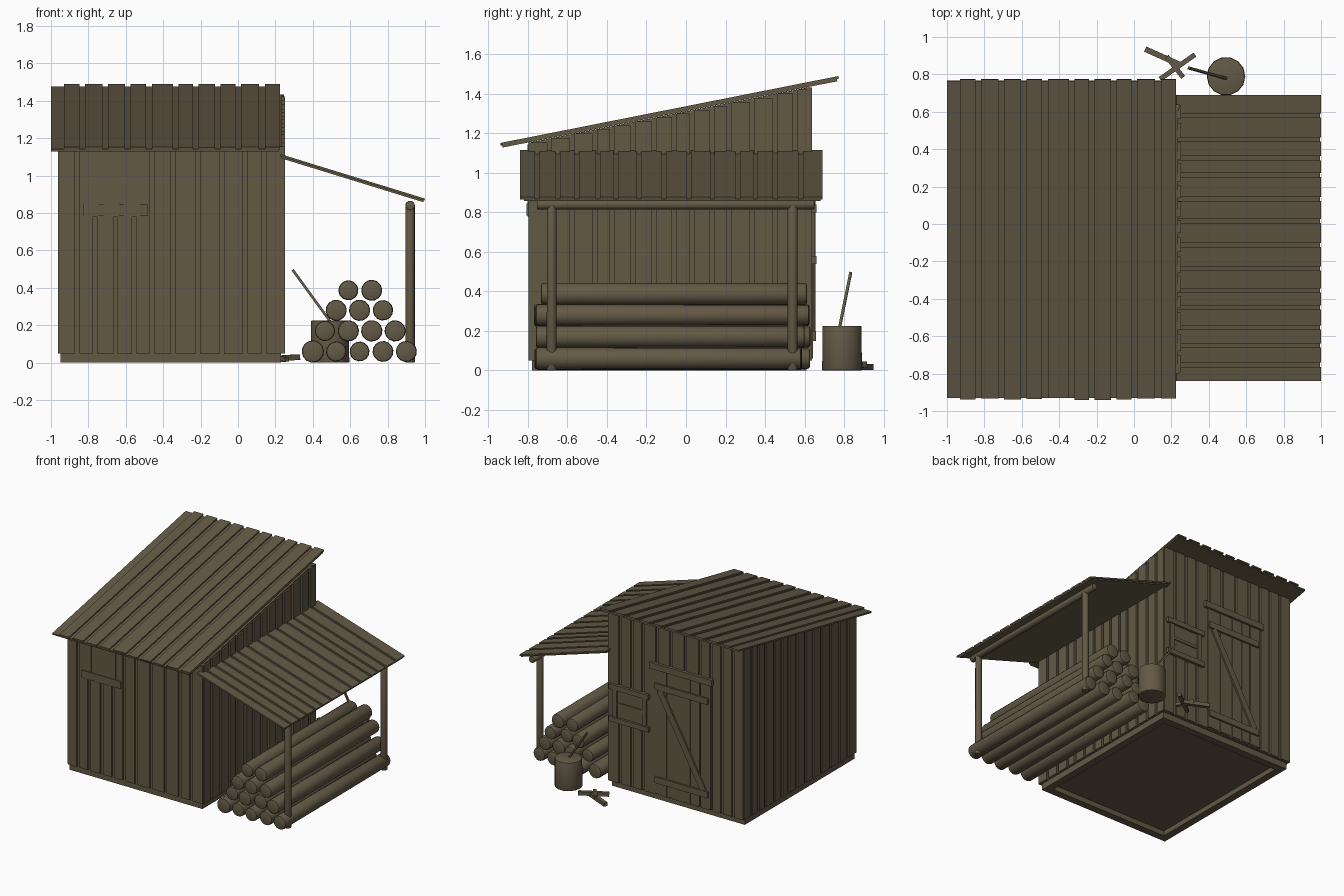
import bpy, bmesh, random
from mathutils import Vector, Matrix

random.seed(4)
if "Cube" in bpy.data.objects:
    bpy.data.objects.remove(bpy.data.objects["Cube"])

wood = bpy.data.materials.new("weathered_brown_wood")
wood.use_nodes = True
wood.diffuse_color = (0.125, 0.1, 0.06, 1)
wood.node_tree.nodes["Principled BSDF"].inputs["Base Color"].default_value = wood.diffuse_color


def finish(name, bm, smooth=False):
    mesh = bpy.data.meshes.new(name)
    bmesh.ops.recalc_face_normals(bm, faces=bm.faces)
    bm.to_mesh(mesh)
    bm.free()
    mesh.materials.append(wood)
    obj = bpy.data.objects.new(name, mesh)
    bpy.context.scene.collection.objects.link(obj)
    if smooth:
        bpy.ops.object.select_all(action='DESELECT')
        obj.select_set(True)
        bpy.context.view_layer.objects.active = obj
        bpy.ops.object.shade_smooth_by_angle(angle=0.7)
    return obj


def box(bm, lo, hi, top=None):
    """Box between two corners; an optional function of y slopes its top."""
    for v in bmesh.ops.create_cube(bm, size=1)["verts"]:
        upper = v.co.z > 0
        v.co = Vector([hi[i] if v.co[i] > 0 else lo[i] for i in range(3)])
        if upper and top:
            v.co.z = top(v.co.y)


def frame(a, b, side):
    """Matrix whose z runs from a to b and whose x is close to side."""
    z = (b - a).normalized()
    y = z.cross(Vector(side)).normalized()
    m = Matrix((y.cross(z), y, z)).transposed().to_4x4()
    m.translation = (a + b) / 2
    return m


def plank(bm, a, b, width, thick, side):
    a, b = Vector(a), Vector(b)
    m = frame(a, b, side) @ Matrix.Diagonal((width, thick, (b - a).length, 1))
    bmesh.ops.create_cube(bm, size=1, matrix=m)


def log(bm, a, b, r, sides=14, bevel=0.012):
    a, b = Vector(a), Vector(b)
    m = frame(a, b, (0.93, 0.21, 0.3))
    geo = bmesh.ops.create_cone(bm, cap_ends=True, segments=sides, radius1=r,
                                radius2=r * random.uniform(0.94, 1),
                                depth=(b - a).length, matrix=m)
    if bevel:
        caps = {f for v in geo["verts"] for f in v.link_faces if len(f.verts) > 4}
        rims = list({e for f in caps for e in f.edges})
        bmesh.ops.bevel(bm, geom=rims, offset=bevel, segments=2, affect='EDGES', profile=0.5)


def spans(start, end, count, gap):
    """Uneven board positions with equal gaps between them."""
    weights = [random.uniform(0.75, 1.2) for _ in range(count)]
    scale = (end - start - gap * (count - 1)) / sum(weights)
    at = start
    for w in weights:
        yield at, at + w * scale
        at += w * scale + gap


def eave(y):
    return 1.125 + 0.198 * (y + 0.94)


# Sill and floor
bm = bmesh.new()
for x in (-0.95, 0.17):
    box(bm, (x, -0.78, 0), (x + 0.06, 0.61, 0.05))
for y in (-0.78, 0.55):
    box(bm, (-0.89, y, 0), (0.17, y + 0.06, 0.05))
finish("sill_frame", bm)
bm = bmesh.new()
box(bm, (-0.94, -0.77, 0.04), (0.22, 0.6, 0.06))
finish("floor", bm)

# Walls: backing boards with spaced outer boards
for name, y0, y1, face in (("front_wall", -0.785, -0.765, -0.798), ("back_wall", 0.605, 0.625, 0.638)):
    bm = bmesh.new()
    box(bm, (-0.95, y0, 0.05), (0.24, y1, 1), eave)
    for a, b in spans(-0.955, 0.245, 11, 0.024):
        lo, hi = sorted((face, (y0 + y1) / 2))
        box(bm, (a, lo, 0.05), (b, hi, eave(lo)))
    finish(name, bm)
for name, x0, x1, face in (("left_wall", 0.215, 0.235, 0.25), ("right_wall", -0.95, -0.93, -0.962)):
    bm = bmesh.new()
    box(bm, (x0, -0.78, 0.05), (x1, 0.62, 1), eave)
    for a, b in spans(-0.79, 0.635, 14, 0.022):
        lo, hi = sorted((face, (x0 + x1) / 2))
        box(bm, (lo, a, 0.05), (hi, b, eave(a)))
    finish(name, bm)

# Main roof: backing layer and raised boards
bm = bmesh.new()
plank(bm, (-0.39, -0.93, eave(-0.93) + 0.008), (-0.39, 0.765, eave(0.765) + 0.008), 1.22, 0.013, (1, 0, 0))
for a, b in spans(-0.93, 0.225, 10, 0.03):
    y = -0.94 + random.uniform(0, 0.012)
    x = (a + b) / 2
    plank(bm, (x, y, eave(y) + 0.02), (x, 0.773, eave(0.773) + 0.02), b - a, 0.013, (1, 0, 0))
finish("main_roof", bm)

# Lean-to roof
bm = bmesh.new()
plank(bm, (0.23, -0.07, 1.098), (0.992, -0.07, 0.863), 1.5, 0.01, (0, 1, 0))
for a, b in spans(-0.84, 0.69, 14, 0.022):
    y = (a + b) / 2
    plank(bm, (0.225, y, 1.11), (0.998, y, 0.872), b - a, 0.011, (0, 1, 0))
finish("lean_to_roof", bm)

# Lean-to posts and beam
bm = bmesh.new()
for y in (-0.68, 0.54):
    log(bm, (0.92, y, 0), (0.92, y, 0.84), 0.026, 12, 0.004)
log(bm, (0.92, -0.755, 0.84), (0.92, 0.65, 0.84), 0.026, 12, 0.006)
finish("lean_to_posts", bm, True)

# Stacked firewood, one row per level
bm = bmesh.new()
for count, x0, z in ((5, 0.4, 0.06), (4, 0.465, 0.17), (3, 0.525, 0.28), (2, 0.59, 0.387)):
    for i in range(count):
        x = x0 + i * 0.125
        r = random.uniform(0.053, 0.061)
        log(bm, (x, random.uniform(-0.77, -0.73), z), (x, random.uniform(0.58, 0.63), z), r)
finish("log_stack", bm, True)

# Chopping block with a handle standing in it
bm = bmesh.new()
log(bm, (0.492, 0.79, 0), (0.492, 0.79, 0.225), 0.103, 14, 0.004)
finish("chopping_block", bm, True)
bm = bmesh.new()
plank(bm, (0.497, 0.777, 0.215), (0.293, 0.834, 0.495), 0.014, 0.014, (0, 1, 0))
finish("axe_handle", bm)

# Split sticks on the ground
bm = bmesh.new()
plank(bm, (0.06, 0.935, 0.018), (0.25, 0.85, 0.018), 0.03, 0.03, (0, 0, 1))
plank(bm, (0.325, 0.905, 0.03), (0.14, 0.775, 0.018), 0.03, 0.026, (0, 0, 1))
plank(bm, (0.175, 0.895, 0.03), (0.262, 0.785, 0.018), 0.024, 0.026, (0, 0, 1))
finish("kindling", bm)

# Door: leaf, header, ledges and diagonal brace
bm = bmesh.new()
for a, b in spans(-0.67, -0.17, 5, 0.01):
    box(bm, (a, 0.62, 0.06), (b, 0.643, 1.06))
finish("door_leaf", bm)
bm = bmesh.new()
box(bm, (-0.69, 0.63, 1.06), (-0.135, 0.66, 1.11))
for z in (0.9, 0.15):
    box(bm, (-0.65, 0.64, z), (-0.18, 0.657, z + 0.05))
plank(bm, (-0.22, 0.648, 0.9), (-0.61, 0.648, 0.2), 0.05, 0.014, (1, 0, 0))
finish("door_braces", bm)

# Back window: frame rails, stiles, crossbar and pane
bm = bmesh.new()
for z in (0.54, 0.8):
    box(bm, (-0.125, 0.63, z), (0.225, 0.66, z + 0.04))
for x in (-0.1, 0.16):
    box(bm, (x, 0.63, 0.58), (x + 0.035, 0.652, 0.8))
box(bm, (-0.065, 0.63, 0.675), (0.16, 0.65, 0.7))
finish("window_frame", bm)
bm = bmesh.new()
box(bm, (-0.07, 0.62, 0.58), (0.165, 0.642, 0.8))
finish("window_pane", bm)

# Front shutter: slats and a cross rail
bm = bmesh.new()
for i in range(3):
    x = -0.83 + i * 0.11
    box(bm, (x, -0.803, 0.78), (x + 0.085, -0.79, 1.145))
box(bm, (-0.83, -0.808, 0.785), (-0.48, -0.79, 0.845))
finish("front_shutter", bm)
